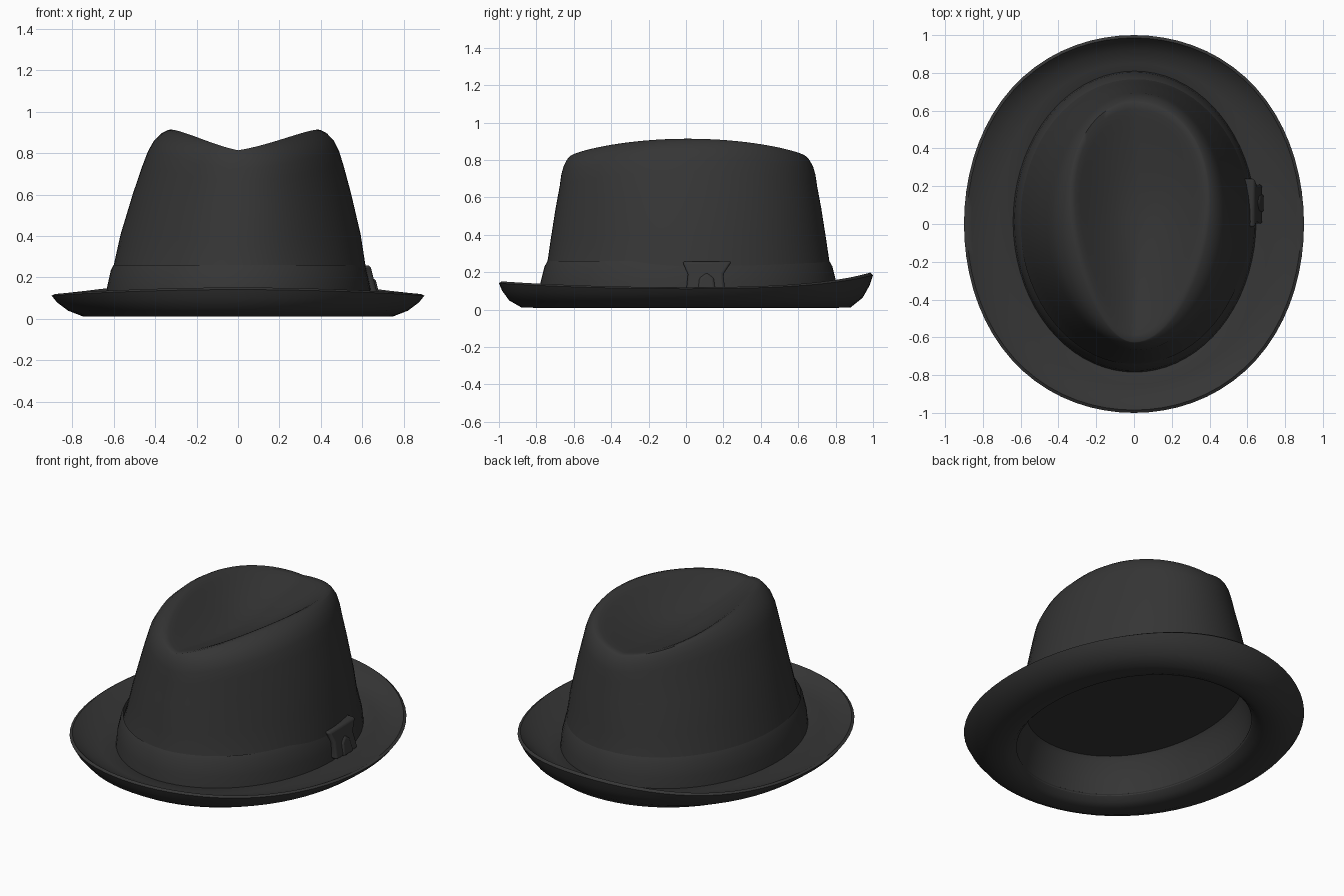
import bpy, bmesh
from math import sin, cos, pi

if "Cube" in bpy.data.objects:
    bpy.data.objects.remove(bpy.data.objects["Cube"])

SEG = 72

felt = bpy.data.materials.new("charcoal felt")
felt.use_nodes = True
colour = (0.036, 0.036, 0.036, 1)
felt.diffuse_color = colour
bsdf = felt.node_tree.nodes["Principled BSDF"]
bsdf.inputs["Base Color"].default_value = colour
bsdf.inputs["Roughness"].default_value = 0.9


def finish(name, bm, angle):
    bmesh.ops.recalc_face_normals(bm, faces=bm.faces[:])
    mesh = bpy.data.meshes.new(name)
    bm.to_mesh(mesh)
    bm.free()
    mesh.materials.append(felt)
    ob = bpy.data.objects.new(name, mesh)
    bpy.context.collection.objects.link(ob)
    bpy.ops.object.select_all(action='DESELECT')
    ob.select_set(True)
    bpy.context.view_layer.objects.active = ob
    bpy.ops.object.shade_smooth_by_angle(angle=angle)
    return ob


def loft(name, rings, point, cap_last=False, closed=False):
    """Skin a stack of rings; point(ring, angle) gives each position."""
    bm = bmesh.new()
    loops = [[bm.verts.new(point(r, 2 * pi * i / SEG)) for i in range(SEG)]
             for r in rings]
    pairs = list(zip(loops, loops[1:]))
    if closed:
        pairs.append((loops[-1], loops[0]))
    for a, b in pairs:
        for i in range(SEG):
            j = (i + 1) % SEG
            bm.faces.new((a[i], a[j], b[j], b[i]))
    if cap_last:
        bm.faces.new(loops[-1])
    return finish(name, bm, 0.9)


# Crown: oval walls pinched at the front, a teardrop ridge, a V-shaped dent
def ridge_z(t):
    c = abs(cos(t))
    return 0.814 + 0.05 * c + 0.05 * c * c


def teardrop(t):
    c, s = cos(t), sin(t)
    return 0.03 * abs(c) + 0.355 * c * (1 + 0.22 * s), 0.01 + 0.635 * s


def crown_point(ring, t):
    tx, ty = teardrop(t)
    if ring[0] == "wall":
        _, ax, ay, f, w = ring
        pinch = 1
        if sin(t) < 0:
            pinch -= 0.03 * sin(2 * t) ** 2 * sin(pi * f)
        x = 0.03 * f + ax * cos(t) * pinch
        y = 0.013 + ay * sin(t) * pinch
        z = 0.04 + f * (ridge_z(t) - 0.04)
        return x + (tx - x) * w, y + (ty - y) * w, z
    _, scale, sink = ring
    return (0.02 + (tx - 0.02) * scale, 0.03 + (ty - 0.03) * scale,
            ridge_z(t) + (0.75 - ridge_z(t)) * sink)


walls = [(0.645, 0.795, 0, 0), (0.632, 0.783, 0.13, 0),
         (0.608, 0.757, 0.25, 0), (0.58, 0.738, 0.42, 0),
         (0.526, 0.71, 0.65, 0), (0.49, 0.69, 0.8, 0.03),
         (0.475, 0.685, 0.88, 0.11), (0.468, 0.68, 0.94, 0.3),
         (0.46, 0.67, 0.98, 0.6), (0.45, 0.66, 0.996, 0.85),
         (0.45, 0.66, 1, 1)]
dents = [(0.94, 0.04), (0.87, 0.14), (0.78, 0.29), (0.66, 0.47),
         (0.5, 0.69), (0.33, 0.87), (0.18, 0.97), (0.05, 1)]
loft("crown", [("wall", *w) for w in walls] + [("dent", *d) for d in dents],
     crown_point, cap_last=True)


# Brim: curled shell whose edge rises at the front and more at the back
def brim_point(ring, t):
    ax, ay, z, lift = ring
    s = sin(t)
    rim = 0.114 + 0.03 * s * s + 0.045 * max(0, s) ** 4
    full = 1 + 0.017 * sin(2 * t) ** 2
    return ax * cos(t) * full, ay * s * full, z + lift * rim


brim = [(0.58, 0.74, 0.06, 0), (0.61, 0.77, 0.025, 0), (0.66, 0.81, 0.01, 0),
        (0.75, 0.88, 0.012, 0), (0.82, 0.945, 0, 0.34), (0.875, 0.983, 0, 0.7),
        (0.9, 1, 0, 0.98), (0.885, 0.985, 0, 1.05), (0.86, 0.965, 0.02, 0.78),
        (0.8, 0.92, 0.04, 0.45), (0.72, 0.85, 0.05, 0.25),
        (0.61, 0.77, 0.06, 0.15)]
loft("brim", brim, brim_point, closed=True)

# Lining: inner wall closed by a flat ceiling
lining = [(0.585, 0.745, 0.05, 0), (0.565, 0.725, 0.15, 0),
          (0.54, 0.7, 0.25, 0), (0.525, 0.685, 0.275, 0)]
loft("lining", lining, brim_point, cap_last=True)


# Hat band: thin ribbon hugging the foot of the crown
def band_point(ring, t):
    ax, ay, z = ring
    return 0.003 + ax * cos(t), 0.013 + ay * sin(t), z


band = [(0.645, 0.8, 0.06), (0.636, 0.79, 0.15), (0.618, 0.769, 0.232),
        (0.604, 0.753, 0.26)]
loft("hat_band", band, band_point)


# Bow: pinched ribbon block on the left side, with a central knot
def ribbon(name, outline, inner, outer):
    bm = bmesh.new()
    lean = lambda z: -0.25 * (z - 0.16)
    face = bm.faces.new([bm.verts.new((inner + lean(z), y, z))
                         for y, z in outline])
    made = bmesh.ops.extrude_face_region(bm, geom=[face])["geom"]
    bmesh.ops.translate(bm, vec=(outer - inner, 0, 0),
                        verts=[v for v in made
                               if isinstance(v, bmesh.types.BMVert)])
    ob = finish(name, bm, 0.6)
    bevel = ob.modifiers.new("soft edges", 'BEVEL')
    bevel.width = 0.014
    bevel.segments = 3


ribbon("bow", [(0, 0.09), (0.21, 0.09), (0.2, 0.19), (0.245, 0.258),
               (-0.02, 0.258), (0.01, 0.19)], 0.57, 0.664)
ribbon("bow_knot", [(0.06, 0.09), (0.16, 0.09), (0.15, 0.17),
                    (0.11, 0.2), (0.07, 0.17)], 0.58, 0.672)
